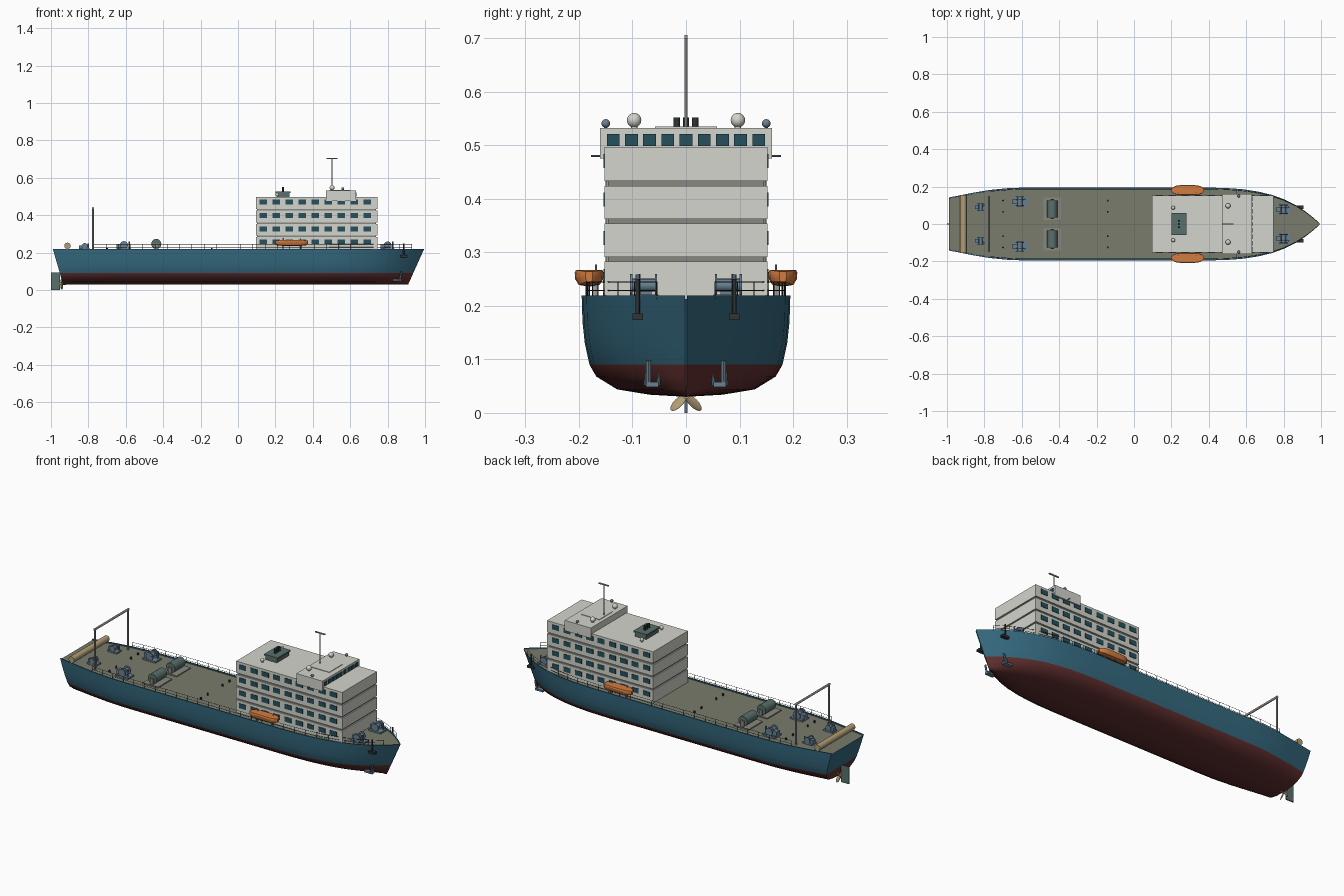
import bpy, bmesh, math
from mathutils import Vector, Matrix

if "Cube" in bpy.data.objects:
    bpy.data.objects.remove(bpy.data.objects["Cube"])

def mat(name, *c):
    m = bpy.data.materials.new(name)
    m.diffuse_color = (*c, 1)
    m.use_nodes = True
    m.node_tree.nodes["Principled BSDF"].inputs["Base Color"].default_value = m.diffuse_color
    return m

BLUE, RED = mat("hull_blue", .035, .14, .21), mat("hull_red", .12, .028, .028)
OLIVE, WHITE = mat("deck_olive", .19, .2, .145), mat("white_paint", .66, .66, .61)
GLASS, ORANGE = mat("glass", .02, .08, .11), mat("orange", .65, .2, .05)
TAN, STEEL = mat("tan", .45, .34, .18), mat("blue_steel", .14, .22, .29)
GREEN, DARK = mat("grey_green", .1, .16, .15), mat("dark", .03, .035, .035)
GREY, TRIM = mat("grey", .35, .35, .34), mat("trim", .25, .25, .22)

def box(bm, x, y, z):
    """box from (min, max) ranges"""
    c = [(a + b) / 2 for a, b in (x, y, z)]
    s = [b - a for a, b in (x, y, z)]
    bmesh.ops.create_cube(bm, size=1, matrix=Matrix.Translation(c) @ Matrix.Diagonal((*s, 1)))

def cyl(bm, p, q, r, n=12, r2=None):
    p, q = Vector(p), Vector(q)
    d = q - p
    bmesh.ops.create_cone(bm, cap_ends=True, segments=n, radius1=r, radius2=r if r2 is None else r2, depth=d.length,
        matrix=Matrix.Translation((p + q) / 2) @ d.to_track_quat('Z', 'Y').to_matrix().to_4x4())

def ball(bm, c, r, scale=(1, 1, 1)):
    bmesh.ops.create_uvsphere(bm, u_segments=20, v_segments=12, radius=r,
        matrix=Matrix.Translation(c) @ Matrix.Diagonal((*scale, 1)))

def finish(name, bm, *mats, smooth=True):
    bmesh.ops.recalc_face_normals(bm, faces=bm.faces)
    me = bpy.data.meshes.new(name)
    bm.to_mesh(me)
    bm.free()
    ob = bpy.data.objects.new(name, me)
    bpy.context.collection.objects.link(ob)
    for m in mats:
        me.materials.append(m)
    if smooth:
        bpy.context.view_layer.objects.active = ob
        bpy.ops.object.select_all(action='DESELECT')
        ob.select_set(True)
        bpy.ops.object.shade_smooth_by_angle(angle=math.radians(30))
    return ob

# hull: plan outline and cross-section lofted bow to stern
PLAN = [(-.99, .142), (-.93, .153), (-.86, .167), (-.77, .182), (-.66, .193), (-.55, .195), (0, .195), (.4, .195),
        (.5, .192), (.58, .186), (.66, .174), (.74, .155), (.81, .129), (.87, .098), (.92, .065), (.96, .033), (.995, .002)]
SECT = [(.965, .213), (.965, .219), (1, .219), (.992, .17), (.97, .13), (.925, .09), (.86, .068), (.66, .044), (.35, .034), (0, .03)]

def half(x):
    for (a, wa), (b, wb) in zip(PLAN, PLAN[1:]):
        if a <= x <= b:
            return wa + (wb - wa) * (x - a) / (b - a)

def hull_x(x, z):
    u = (z - .03) / .189
    lo, hi = -.935 - .055 * u, .91 + .085 * u
    return lo + (x + .99) / 1.985 * (hi - lo)

bm = bmesh.new()
loop = SECT + [(-w, z) for w, z in reversed(SECT[:-1])]
n = len(loop)
rings = [[bm.verts.new((hull_x(x, z), w * h, z)) for w, z in loop] for x, h in PLAN]
for r0, r1 in zip(rings, rings[1:]):
    for i in range(n):
        j = (i + 1) % n
        f = bm.faces.new((r0[i], r0[j], r1[j], r1[i]))
        low = (loop[i][1] + loop[j][1]) / 2
        f.material_index = 2 if j == 0 else (1 if low < .09 else 0)
for r in (rings[0], rings[-1]):                      # transom and stem, split at the waterline
    bm.faces.new(r[:6] + r[n - 6:])
    bm.faces.new(r[5:n - 5]).material_index = 1
finish("hull", bm, BLUE, RED, OLIVE)

# deck railing
bm = bmesh.new()
for s in (1, -1):
    pts = []
    for k in range(27):
        x = -.77 + 1.7 * k / 26
        p = Vector((x, s * half(x) * .955, .213))
        cyl(bm, p, p + Vector((0, 0, .032)), .0012, 5)
        pts.append(p)
    for a, b in zip(pts, pts[1:]):
        for h in (.016, .032):
            cyl(bm, a + Vector((0, 0, h)), b + Vector((0, 0, h)), .001, 4)
finish("deck_railing", bm, DARK)

# accommodation block: four tiers over a recessed core
TIERS = [(.213, .283), (.291, .354), (.362, .424), (.433, .497)]
bm = bmesh.new()
for z in TIERS:
    box(bm, (.095, .745), (-.152, .152), z)
finish("cabin_tiers", bm, WHITE, smooth=False)
bm = bmesh.new()
box(bm, (.101, .739), (-.146, .146), (.22, .49))
finish("cabin_core", bm, TRIM, smooth=False)

bm = bmesh.new()
for zc in (.256, .327, .399, .471):
    for k in range(9):
        xc = .135 + .0695 * k
        for s in (-1, 1):
            box(bm, (xc - .021, xc + .021), sorted((s * .15, s * .1545)), (zc - .013, zc + .013))
finish("cabin_windows", bm, GLASS, smooth=False)

# wheelhouse with overhanging wings
bm = bmesh.new()
box(bm, (.47, .63), (-.161, .161), (.475, .532))
box(bm, (.49, .6), (-.058, .058), (.53, .535))
finish("wheelhouse", bm, WHITE, smooth=False)
bm = bmesh.new()
for k in range(9):
    y = (k - 4) * .034
    box(bm, (.628, .633), (y - .012, y + .012), (.499, .521))
finish("wheelhouse_windows", bm, GLASS, smooth=False)
bm = bmesh.new()
for s in (1, -1):
    cyl(bm, (.56, s * .15, .53), (.56, s * .15, .54), .003)
    ball(bm, (.56, s * .15, .541), .008)
    cyl(bm, (.55, s * .155, .48), (.55, s * .178, .48), .002)
finish("signal_lamps", bm, STEEL)

# mast and antenna domes
bm = bmesh.new()
cyl(bm, (.503, 0, .53), (.503, 0, .703), .003)
box(bm, (.473, .533), (-.003, .003), (.7, .706))
finish("mast", bm, GREY)
bm = bmesh.new()
for s in (1, -1):
    cyl(bm, (.503, s * .097, .53), (.503, s * .097, .54), .006)
    ball(bm, (.503, s * .097, .547), .0135)
    cyl(bm, (.21, s * .087, .495), (.21, s * .087, .508), .005)
    ball(bm, (.21, s * .087, .51), .01)
finish("antenna_domes", bm, WHITE)

# funnel and exhausts
bm = bmesh.new()
box(bm, (.207, .275), (-.053, .053), (.495, .522))
box(bm, (.2, .282), (-.058, .058), (.52, .528))
finish("funnel", bm, GREEN, smooth=False)
bm = bmesh.new()
for y in (-.017, 0, .017):
    cyl(bm, (.24, y, .525), (.24, y, .552), .006)
finish("exhaust_pipes", bm, DARK)

# lifeboats lofted along x, with davits
for s, side in ((1, "left"), (-1, "right")):
    bm = bmesh.new()
    prof = [(-1, .262), (-.97, .25), (-.72, .239), (0, .236), (.72, .239), (.97, .25), (1, .262), (.9, .267), (-.9, .267)]
    prev = None
    for x, w in ((-.086, .25), (-.078, .6), (-.06, .9), (-.035, 1), (.035, 1), (.06, .9), (.078, .6), (.086, .25)):
        ring = [bm.verts.new((.287 + x, s * .181 + a * w * .027, .258 + (z - .258) * (.55 + .45 * w))) for a, z in prof]
        if prev:
            for i in range(9):
                bm.faces.new((prev[i], prev[(i + 1) % 9], ring[(i + 1) % 9], ring[i]))
        else:
            bm.faces.new(ring)
        prev = ring
    bm.faces.new(prev)
    finish("lifeboat_" + side, bm, ORANGE)
    bm = bmesh.new()
    for x in (.24, .335):
        for y in (.168, .182):
            cyl(bm, (x, s * y, .213), (x, s * y, .24), .003)
        cyl(bm, (x, s * .168, .26), (x, s * .168, .277), .002)
    finish("davits_" + side, bm, GREY)

# stern gantry and roller
bm = bmesh.new()
for s in (1, -1):
    cyl(bm, (-.775, s * .145, .213), (-.775, s * .145, .44), .005)
cyl(bm, (-.775, -.15, .437), (-.775, .15, .437), .006)
finish("stern_gantry", bm, GREY)
bm = bmesh.new()
cyl(bm, (-.912, -.155, .236), (-.912, .155, .236), .017, 24)
finish("stern_roller", bm, TAN)

# winches: base, drum, flanges, motor, brake post
def winch(name, x, y, k, s):
    bm = bmesh.new()
    box(bm, (x - .034 * k, x + .034 * k), (y - .024 * k, y + .024 * k), (.21, .221))
    cz = .221 + .016 * k
    cyl(bm, (x, y - .022 * k, cz), (x, y + .022 * k, cz), .011 * k, 16)
    for d in (-.02, .008, .022):
        cyl(bm, (x, y + s * d * k - .002, cz), (x, y + s * d * k + .002, cz), .019 * k, 16)
    box(bm, (x - .034 * k, x - .012 * k), (y - .012 * k, y + .012 * k), (.22, .22 + .022 * k))
    cyl(bm, (x + .024 * k, y + s * .012, .22), (x + .024 * k, y + s * .012, .22 + .035 * k), .004)
    finish(name, bm, STEEL)

for s, side in ((1, "left"), (-1, "right")):
    winch("stern_winch_" + side, -.82, s * .09, .85, s)
    winch("deck_winch_" + side, -.61, s * .12, 1.15, s)
    winch("bow_winch_" + side, .8, s * .078, 1.1, s)
    # cable reel in its cradle
    bm = bmesh.new()
    cyl(bm, (-.437, s * .08 - .046, .246), (-.437, s * .08 + .046, .246), .027, 24)
    finish("cable_reel_" + side, bm, GREEN)
    bm = bmesh.new()
    box(bm, (-.484, -.39), (s * .082 - .061, s * .082 + .061), (.21, .219))
    for d in (-.05, .05):
        box(bm, (-.447, -.427), (s * .08 + d - .003, s * .08 + d + .003), (.215, .25))
    finish("reel_cradle_" + side, bm, TRIM, smooth=False)
    # hawse chute and anchor at the bow
    bm = bmesh.new()
    cyl(bm, (.885, s * .09, .18), (.885, s * .09, .25), .004)
    box(bm, (.865, .905), (s * .09 - .01, s * .09 + .01), (.174, .186))
    finish("bow_fairlead_" + side, bm, DARK)
    bm = bmesh.new()
    cyl(bm, (.865, s * .07, .055), (.875, s * .07, .098), .005)
    box(bm, (.825, .873), (s * .063 - .012, s * .063 + .012), (.048, .058))
    for d in (-.011, .011):
        cyl(bm, (.86, s * .063 + d, .052), (.866, s * .063 + d * 1.2, .076), .005, 8, .001)
    finish("anchor_" + side, bm, STEEL)

# small deck bollards
bm = bmesh.new()
for x in (-.7, -.14):
    for y in (-.125, -.065, .065, .125):
        cyl(bm, (x, y, .21), (x, y, .224), .005, 10)
finish("deck_bollards", bm, DARK)

# propeller and rudder
bm = bmesh.new()
cyl(bm, (-.92, 0, .033), (-.952, 0, .033), .007)
for k in range(4):
    rot = Matrix.Rotation(math.radians(45 + 90 * k), 4, 'X')
    m = Matrix.Translation((-.942, 0, .033)) @ rot @ Matrix.Translation((0, 0, .02)) @ Matrix.Rotation(.6, 4, 'Z')
    bmesh.ops.create_uvsphere(bm, u_segments=12, v_segments=8, radius=1, matrix=m @ Matrix.Diagonal((.003, .01, .02, 1)))
finish("propeller", bm, TAN)
bm = bmesh.new()
box(bm, (-1, -.953), (-.003, .003), (0, .095))
finish("rudder", bm, GREEN, smooth=False)
